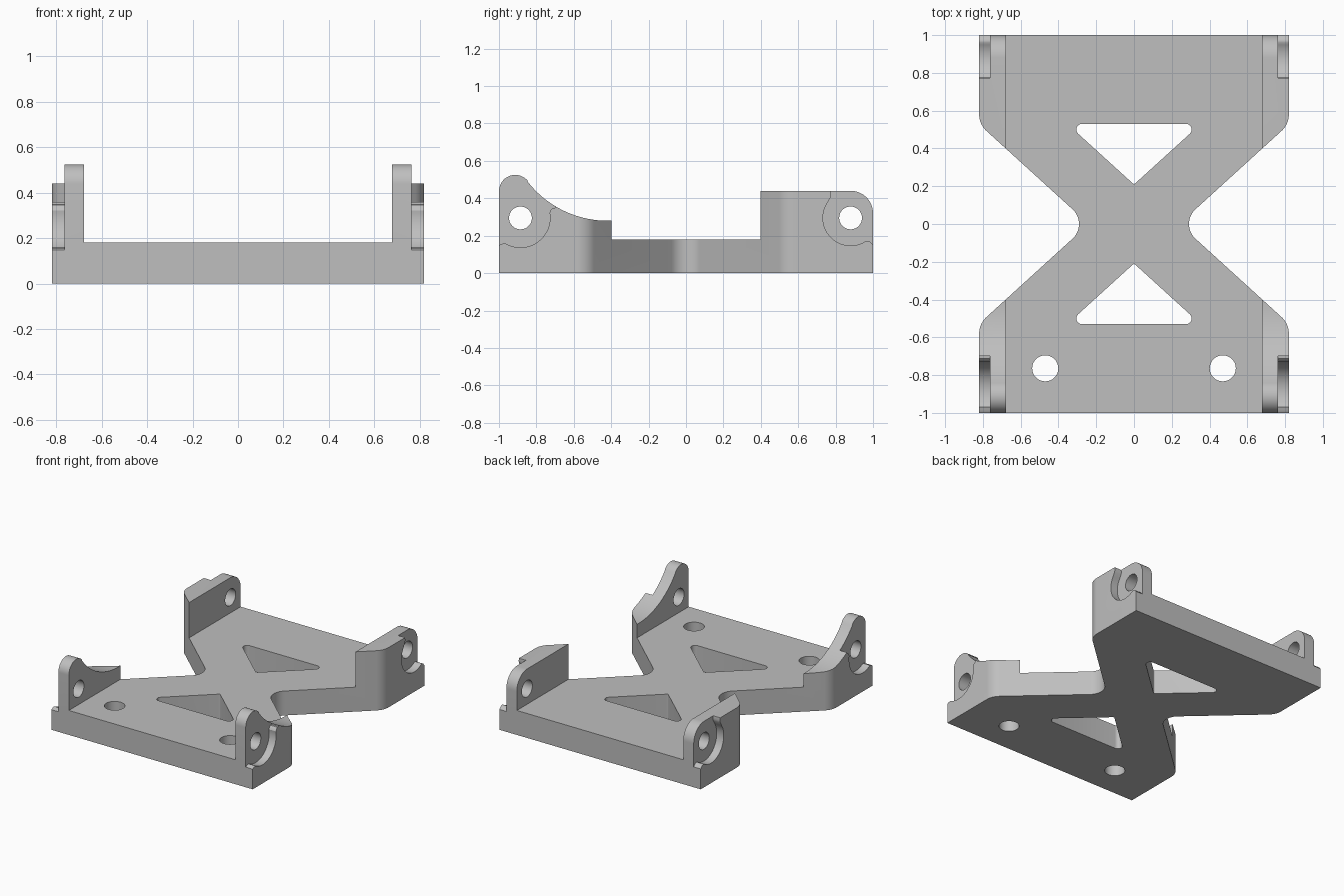
import bpy, bmesh, math
from mathutils import Vector

if "Cube" in bpy.data.objects:
    bpy.data.objects.remove(bpy.data.objects["Cube"])


def arc(cx, cy, r, a0, a1, n=16):
    """Points on an arc, angles in degrees."""
    angles = [math.radians(a0 + (a1 - a0) * i / n) for i in range(n + 1)]
    return [(cx + r * math.cos(a), cy + r * math.sin(a)) for a in angles]


def fillet(corners, n=8):
    """Round each (x, y, radius) corner of a closed outline."""
    out = []
    for i, (x, y, r) in enumerate(corners):
        p = Vector((x, y))
        if r == 0:
            out.append((x, y))
            continue
        a = (Vector(corners[i - 1][:2]) - p).normalized()
        b = (Vector(corners[(i + 1) % len(corners)][:2]) - p).normalized()
        half = a.angle(b) / 2
        c = p + (a + b).normalized() * (r / math.sin(half))
        t = r / math.tan(half)
        u, v = p + a * t - c, p + b * t - c
        total = u.angle(v)
        for k in range(n + 1):
            f = k / n
            w = (u * math.sin((1 - f) * total) + v * math.sin(f * total)) / math.sin(total)
            out.append(tuple(c + w))
    return out


def prism(name, pts, lo, hi, axis):
    """Extrude a closed outline along z (outline in xy) or x (outline in yz)."""
    place = (lambda p: (p[0], p[1], lo)) if axis == 'Z' else (lambda p: (lo, p[0], p[1]))
    step = (0, 0, hi - lo) if axis == 'Z' else (hi - lo, 0, 0)
    bm = bmesh.new()
    face = bm.faces.new([bm.verts.new(place(p)) for p in pts])
    ext = bmesh.ops.extrude_face_region(bm, geom=[face])
    bmesh.ops.translate(bm, vec=step, verts=[g for g in ext['geom'] if isinstance(g, bmesh.types.BMVert)])
    bmesh.ops.recalc_face_normals(bm, faces=bm.faces)
    mesh = bpy.data.meshes.new(name)
    bm.to_mesh(mesh)
    bm.free()
    obj = bpy.data.objects.new(name, mesh)
    bpy.context.collection.objects.link(obj)
    return obj


def combine(target, tool, operation='DIFFERENCE'):
    """Apply a boolean and discard the tool."""
    mod = target.modifiers.new(operation, 'BOOLEAN')
    mod.object, mod.operation, mod.solver = tool, operation, 'EXACT'
    bpy.context.view_layer.objects.active = target
    bpy.ops.object.modifier_apply(modifier=mod.name)
    bpy.data.objects.remove(tool)


# Hourglass body outline, extruded to full height
side = [(0.82, -1.05, 0), (0.82, -0.528, 0.12), (0.24, 0, 0.105), (0.82, 0.528, 0.12), (0.82, 1.05, 0)]
outline = side + [(-x, y, r) for x, y, r in reversed(side)]
body = prism("cross_bracket", fillet(outline, 12), -0.1, 0.7, 'Z')

# Side silhouette: rounded front ear with a swept curve, squarer rear ear
profile = [(-1, 0)] + arc(-0.913, 0.438, 0.087, 180, 37.6, 20)
profile += arc(-0.42, 0.82, 0.54, 217.6, 270, 20)
profile += [(0.39, 0.28), (0.39, 0.44)] + arc(0.88, 0.32, 0.12, 90, 0) + [(1, 0)]
combine(body, prism("silhouette", profile, -1, 1, 'X'), 'INTERSECT')

# Open channel between the two side walls
channel = [(-0.678, -1.2), (0.678, -1.2), (0.678, 1.2), (-0.678, 1.2)]
combine(body, prism("channel", channel, 0.18, 0.9, 'Z'))

# Recesses around the ear holes, on the outer faces
front_recess = [(-1.05, 0.13), (-1, 0.148), (-0.987, 0.156), (-0.975, 0.158)]
front_recess += arc(-0.885, 0.295, 0.158, 238, 370, 28)
front_recess += [(-0.722, 0.339), (-0.713, 0.347), (-0.70, 0.348), (-0.70, 0.6), (-1.05, 0.6)]
rear_recess = [(0.77, 0.6), (0.773, 0.44), (0.776, 0.42), (0.772, 0.403)]
rear_recess += arc(0.88, 0.295, 0.148, 147, 303, 28)
rear_recess += [(0.97, 0.172), (0.983, 0.168), (1, 0.15), (1.05, 0.13), (1.05, 0.6)]
for s in (-1, 1):
    lo, hi = sorted((s * 0.763, s * 0.95))
    for pts in (front_recess, rear_recess):
        combine(body, prism("recess", pts, lo, hi, 'X'))

# Pivot holes through the ears
for y in (-0.885, 0.88):
    combine(body, prism("pivot_hole", arc(y, 0.295, 0.061, 0, 352.5, 47), -1, 1, 'X'))

# Rounded triangular windows and two mounting holes in the plate
for s in (-1, 1):
    window = [(0, s * 0.209, 0.01), (0.353, s * 0.53, 0.03), (-0.353, s * 0.53, 0.03)]
    combine(body, prism("window", fillet(window), -0.2, 0.4, 'Z'))
    combine(body, prism("mount_hole", arc(s * 0.47, -0.764, 0.069, 0, 352.5, 47), -0.2, 0.4, 'Z'))

# Single grey finish, smooth curves with crisp edges
grey = bpy.data.materials.new("grey")
grey.diffuse_color = (0.52, 0.52, 0.52, 1)
grey.use_nodes = True
grey.node_tree.nodes["Principled BSDF"].inputs["Base Color"].default_value = grey.diffuse_color
body.data.materials.clear()
body.data.materials.append(grey)
for poly in body.data.polygons:
    poly.material_index = 0
bpy.ops.object.select_all(action='DESELECT')
body.select_set(True)
bpy.context.view_layer.objects.active = body
bpy.ops.object.shade_smooth_by_angle(angle=math.radians(30))
